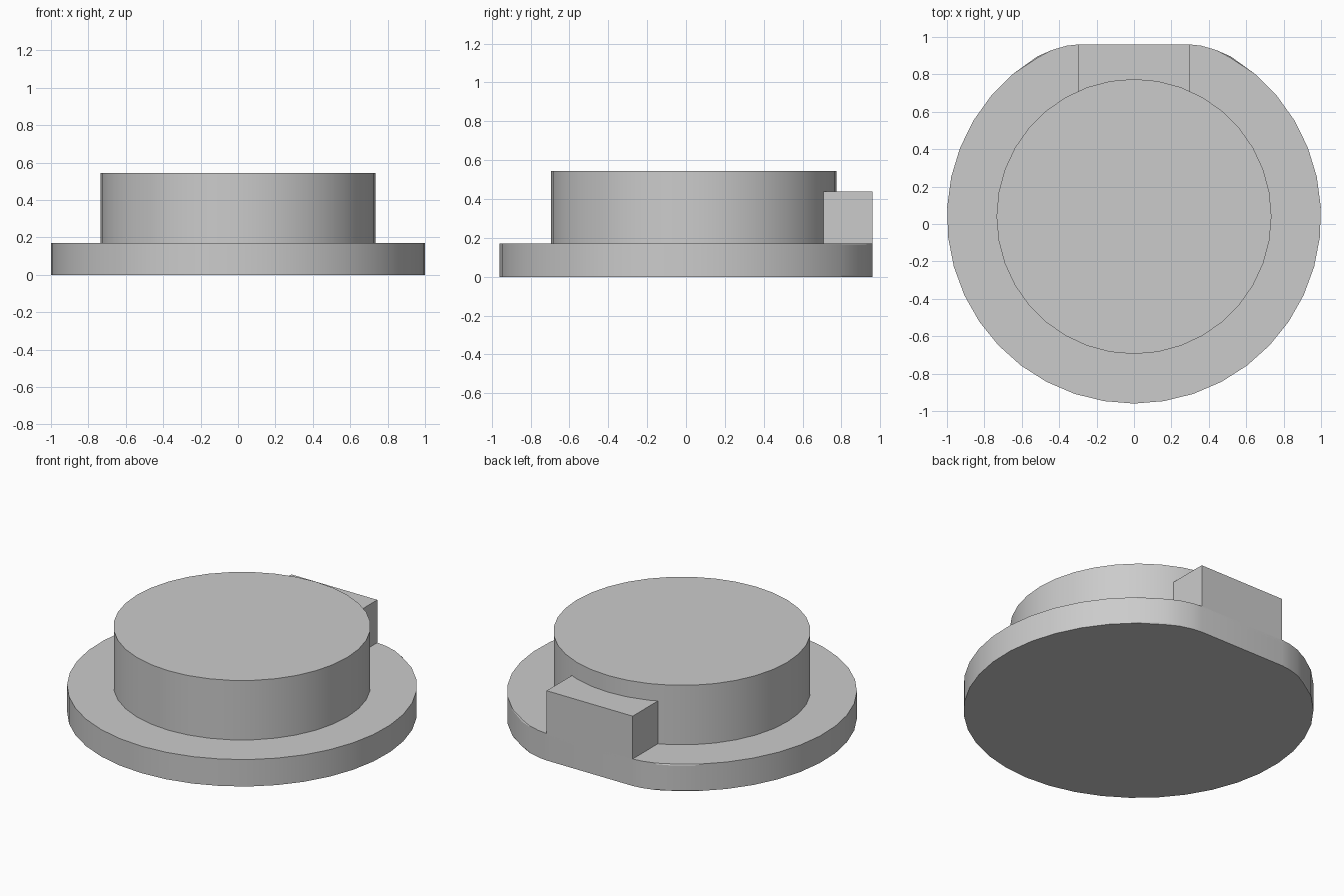
import bpy
import bmesh
from math import sin, cos, radians

cube = bpy.data.objects.get("Cube")
if cube:
    bpy.data.objects.remove(cube, do_unlink=True)

CENTRE_Y = 0.04
BACK_Y = 0.96

grey = bpy.data.materials.new("light grey")
grey.use_nodes = True
colour = (0.6, 0.6, 0.6, 1)
grey.diffuse_color = colour
grey.node_tree.nodes["Principled BSDF"].inputs["Base Color"].default_value = colour


def extrude_outline(name, outline, bottom, top, bevel=0):
    """Solid prism from a counter-clockwise outline."""
    bm = bmesh.new()
    low = [bm.verts.new((x, y, bottom)) for x, y in outline]
    high = [bm.verts.new((x, y, top)) for x, y in outline]
    bm.faces.new(low[::-1])
    bm.faces.new(high)
    for i in range(len(low)):
        j = (i + 1) % len(low)
        bm.faces.new((low[i], low[j], high[j], high[i]))
    if bevel:
        rims = [e for e in bm.edges if e.verts[0].co.z == e.verts[1].co.z]
        bmesh.ops.bevel(bm, geom=rims, offset=bevel, segments=1, affect='EDGES')
    mesh = bpy.data.meshes.new(name)
    bm.to_mesh(mesh)
    bm.free()
    mesh.materials.append(grey)
    obj = bpy.data.objects.new(name, mesh)
    bpy.context.collection.objects.link(obj)
    bpy.ops.object.select_all(action='DESELECT')
    obj.select_set(True)
    bpy.context.view_layer.objects.active = obj
    bpy.ops.object.shade_smooth_by_angle(angle=radians(25))
    return obj


def arc(radius, step, indices):
    """Points on a circle, counted from the front."""
    return [(radius * sin(radians(step * k)),
             CENTRE_Y - radius * cos(radians(step * k))) for k in indices]


# Flange: round disc with a flat at the back, blended by rounded corners
corner = [(0.44, 0.93), (0.36, 0.953), (0.3, BACK_Y)]
mirrored = [(-x, y) for x, y in reversed(corner)]
flange_outline = arc(1.0, 9.3, range(-16, 17)) + corner + mirrored
extrude_outline("flange", flange_outline, 0, 0.17, bevel=0.007)

# Raised round boss
extrude_outline("boss", arc(0.735, 10, range(36)), 0.16, 0.545)

# Locating key, flush with the flat
key = [(-0.3, 0.65), (0.3, 0.65), (0.3, BACK_Y), (-0.3, BACK_Y)]
extrude_outline("locating_key", key, 0.15, 0.44)
